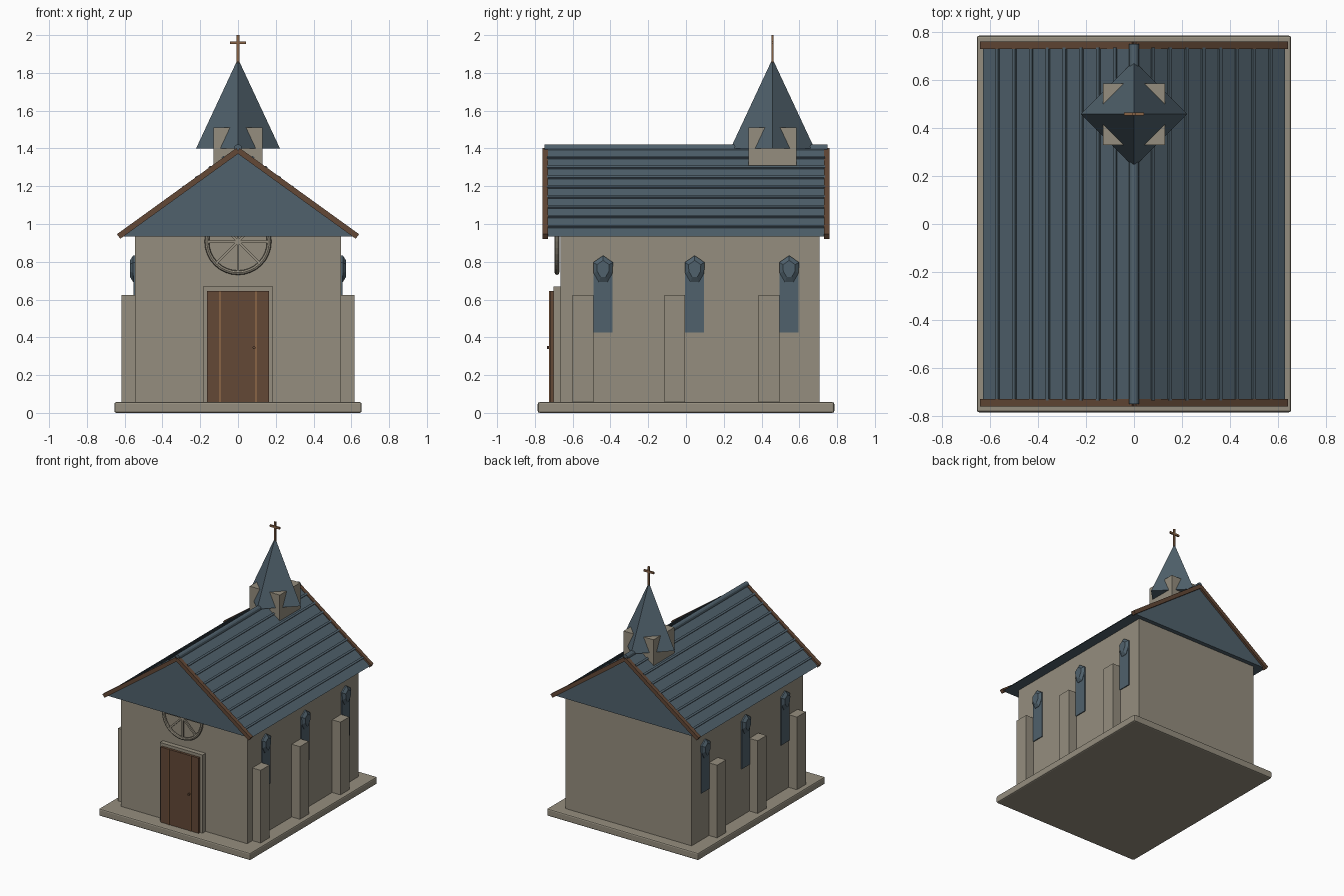
import bpy, bmesh, math
from mathutils import Vector, Matrix

if "Cube" in bpy.data.objects:
    bpy.data.objects.remove(bpy.data.objects["Cube"], do_unlink=True)


def material(name, rgb):
    m = bpy.data.materials.new(name)
    m.use_nodes = True
    m.diffuse_color = (*rgb, 1)
    m.node_tree.nodes["Principled BSDF"].inputs["Base Color"].default_value = (*rgb, 1)
    return m


STONE = material("warm grey stone", (0.30, 0.27, 0.21))
SLATE = material("blue slate", (0.08, 0.12, 0.15))
WOOD = material("brown wood", (0.125, 0.065, 0.037))
LIGHT = material("light wood", (0.25, 0.125, 0.06))


def finish(name, bm, mat):
    bmesh.ops.recalc_face_normals(bm, faces=bm.faces)
    mesh = bpy.data.meshes.new(name)
    bm.to_mesh(mesh)
    bm.free()
    mesh.materials.append(mat)
    ob = bpy.data.objects.new(name, mesh)
    bpy.context.collection.objects.link(ob)
    return ob


def box(name, x, y, z, mat, bevel=0):
    """Box from (min, max) ranges on each axis."""
    bm = bmesh.new()
    bmesh.ops.create_cube(bm, size=1)
    for v in bm.verts:
        v.co = [r[0] if c < 0 else r[1] for c, r in zip(v.co, (x, y, z))]
    ob = finish(name, bm, mat)
    if bevel:
        mod = ob.modifiers.new("bevel", "BEVEL")
        mod.width, mod.segments = bevel, 2
    return ob


def beam(name, a, b, thick, y, depth, mat):
    """Bar in the xz plane from a to b, centred on y."""
    a, b = Vector((a[0], y, a[1])), Vector((b[0], y, b[1]))
    d = b - a
    bm = bmesh.new()
    bmesh.ops.create_cube(bm, size=1)
    turn = Matrix.Rotation(-math.atan2(d.z, d.x), 4, 'Y')
    size = Matrix.Diagonal((d.length, depth, thick, 1))
    bm.transform(Matrix.Translation((a + b) / 2) @ turn @ size)
    return finish(name, bm, mat)


def cylinder(name, r, length, at, mat, sides=12):
    """Cylinder lying along y."""
    bm = bmesh.new()
    bmesh.ops.create_cone(bm, cap_ends=True, segments=sides, radius1=r, radius2=r, depth=length)
    bm.transform(Matrix.Translation(at) @ Matrix.Rotation(math.pi / 2, 4, 'X'))
    return finish(name, bm, mat)


# Plinth and walls
box("plinth", (-0.655, 0.655), (-0.785, 0.785), (0, 0.057), STONE, 0.01)
box("walls", (-0.545, 0.545), (-0.664, 0.708), (0.05, 0.95), STONE)

# Solid roof prism with slate gables
EAVE, RIDGE, HALF = 0.935, 1.405, 0.63
bm = bmesh.new()
tri = [bm.verts.new((x, -0.742, z)) for x, z in ((-HALF, EAVE), (HALF, EAVE), (0, RIDGE))]
face = bm.faces.new(tri)
ext = bmesh.ops.extrude_face_region(bm, geom=[face], use_keep_orig=True)
for v in ext["geom"]:
    if isinstance(v, bmesh.types.BMVert):
        v.co.y = 0.742
finish("roof", bm, SLATE)
cylinder("ridge_cap", 0.02, 1.5, (0, 0, 1.402), SLATE)

# Roof battens and gable trim
slope = (RIDGE - EAVE) / HALF
for s in (-1, 1):
    for i in range(8):
        x = 0.076 + 0.07 * i
        z = RIDGE - slope * x
        beam("roof_batten", (s * (x - 0.006), z + 0.006 * slope),
             (s * (x + 0.006), z - 0.006 * slope), 0.02, 0, 1.47, SLATE)
    for y in (-0.745, 0.745):
        beam("gable_trim", (s * 0.632, 0.934), (0, 1.39), 0.03, y, 0.03, WOOD)

# Bell tower, spire and cross
TY = 0.458
box("tower", (-0.13, 0.13), (TY - 0.128, TY + 0.128), (1.2, 1.51), STONE)
bm = bmesh.new()
bmesh.ops.create_cone(bm, cap_ends=True, segments=4, radius1=0.222, radius2=0, depth=0.475)
for v in bm.verts:
    if abs(v.co.x) > 0.1 and abs(v.co.y) > 0.1:
        bm.transform(Matrix.Rotation(math.pi / 4, 4, 'Z'))
        break
bm.transform(Matrix.Translation((0, TY, 1.6375)))
finish("spire", bm, SLATE)
box("cross_post", (-0.007, 0.007), (TY - 0.006, TY + 0.006), (1.85, 2.0), LIGHT)
box("cross_arm", (-0.042, 0.042), (TY - 0.006, TY + 0.006), (1.952, 1.967), LIGHT)

# Door, frame and handle
box("door_frame", (-0.185, 0.185), (-0.701, -0.66), (0.05, 0.668), STONE)
for i in range(2):
    box("door_leaf", (-0.164 + 0.164 * i, 0.164 * i - 0.001), (-0.72, -0.69), (0.057, 0.645), WOOD)
for x in (-0.095, 0.095):
    box("door_strip", (x - 0.005, x + 0.005), (-0.724, -0.71), (0.057, 0.645), LIGHT)
cylinder("door_handle", 0.008, 0.02, (0.085, -0.726, 0.345), WOOD, 8)

# Wheel window: ring and spokes
RZ, RY = 0.907, -0.683
bpy.ops.mesh.primitive_torus_add(major_segments=32, minor_segments=8, major_radius=0.165,
                                 minor_radius=0.012, location=(0, RY, RZ),
                                 rotation=(math.pi / 2, 0, 0))
ring = bpy.context.object
ring.name = "wheel_window_ring"
ring.data.materials.append(STONE)
for i in range(4):
    a = i * math.pi / 4
    c, s = 0.165 * math.cos(a), 0.165 * math.sin(a)
    beam("wheel_window_spoke", (-c, RZ - s), (c, RZ + s), 0.013, RY, 0.013, STONE)


def window_head(side, y):
    """Faceted arch head, narrowing outwards from the wall."""
    outline = ((0, 0.833), (0.052, 0.797), (0.05, 0.74), (0.022, 0.692),
               (-0.022, 0.692), (-0.05, 0.74), (-0.052, 0.797))
    bm = bmesh.new()
    rings = []
    for x, k in ((0.54, 1), (0.555, 1), (0.572, 0.62)):
        rings.append([bm.verts.new((side * x, y + py * k, 0.765 + (pz - 0.765) * k))
                      for py, pz in outline])
    n = len(outline)
    for lo, hi in zip(rings, rings[1:]):
        for i in range(n):
            bm.faces.new((lo[i], lo[(i + 1) % n], hi[(i + 1) % n], hi[i]))
    bm.faces.new(rings[0])
    bm.faces.new(rings[-1])
    finish("window_head", bm, SLATE)


# Buttresses and side windows
for side in (-1, 1):
    for y in (-0.545, -0.06, 0.44):
        box("buttress", sorted((side * 0.53, side * 0.616)), (y - 0.055, y + 0.055),
            (0.05, 0.625), STONE)
        w = y + 0.106
        box("window_pane", sorted((side * 0.53, side * 0.552)), (w - 0.05, w + 0.05),
            (0.425, 0.78), SLATE)
        window_head(side, w)
